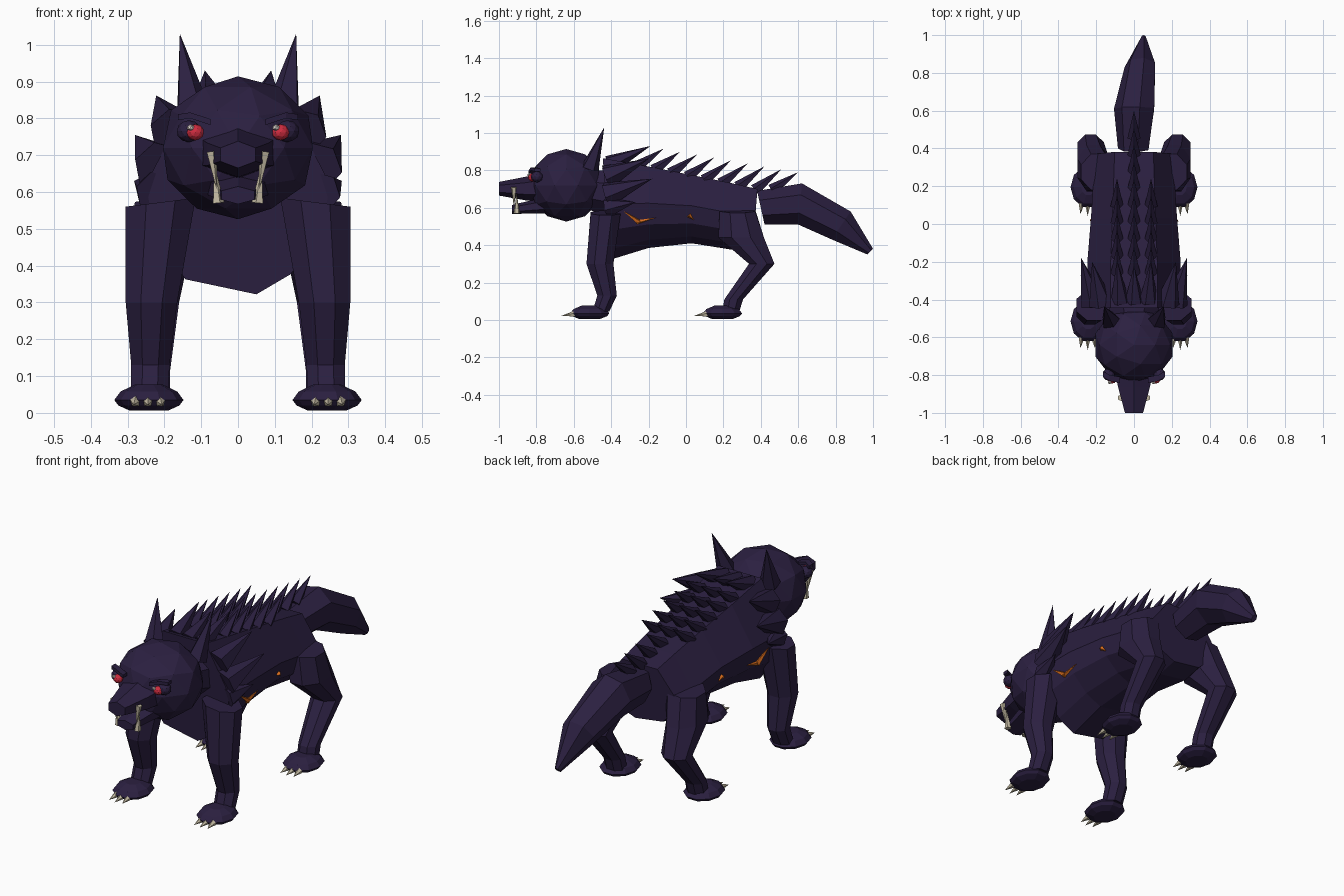
import bpy, bmesh, math
from mathutils import Vector
from mathutils.bvhtree import BVHTree

old = bpy.data.objects.get("Cube")
if old:
    bpy.data.objects.remove(old)


def material(name, rgb):
    m = bpy.data.materials.new(name)
    m.use_nodes = True
    m.diffuse_color = (*rgb, 1)
    m.node_tree.nodes["Principled BSDF"].inputs["Base Color"].default_value = (*rgb, 1)
    return m


FUR = material("dark_purple_fur", (0.024, 0.014, 0.052))
BONE = material("bone", (0.56, 0.5, 0.37))
RED = material("red_eye", (0.62, 0.025, 0.05))
GLOW = material("orange_crack", (0.68, 0.15, 0.012))
WHITE = material("eye_glint", (0.85, 0.78, 0.72))


def finish(name, bm, mat):
    bmesh.ops.recalc_face_normals(bm, faces=bm.faces)
    mesh = bpy.data.meshes.new(name)
    bm.to_mesh(mesh)
    bm.free()
    mesh.materials.append(mat)
    obj = bpy.data.objects.new(name, mesh)
    bpy.context.collection.objects.link(obj)
    return obj


def ngon(n, phase=0.5):
    """Unit polygon stretched to fill the square from -1 to 1."""
    pts = [(math.cos((i + phase) * math.tau / n), math.sin((i + phase) * math.tau / n)) for i in range(n)]
    mx, my = max(abs(p[0]) for p in pts), max(abs(p[1]) for p in pts)
    return [(a / mx, b / my) for a, b in pts]


def loft(name, rings, mat=FUR):
    bm = bmesh.new()
    loops = [[bm.verts.new(p) for p in ring] for ring in rings]
    for a, b in zip(loops, loops[1:]):
        for i in range(len(a)):
            j = (i + 1) % len(a)
            bm.faces.new((a[i], a[j], b[j], b[i]))
    bm.faces.new(loops[0])
    bm.faces.new(loops[-1])
    return finish(name, bm, mat)


def flat_ring(x, y, z, rx, ry, shape, tilt=0):
    return [(x + a * rx, y + b * ry, z - a * tilt) for a, b in shape]


def upright_ring(y, top, bottom, rx, shape, x=0, lean=0):
    mid, rz = (top + bottom) / 2, (top - bottom) / 2
    return [(x + a * rx, y + lean * b, mid + b * rz) for a, b in shape]


def spikes(name, items, mat=FUR, sides=5):
    """Many pointed cones, each given as base, tip and radius."""
    bm = bmesh.new()
    for base, tip, r in items:
        base, tip = Vector(base), Vector(tip)
        turn = (tip - base).to_track_quat("Z", "Y")
        ring = [bm.verts.new(base + turn @ Vector((r * a, r * b, 0))) for a, b in ngon(sides, 0.25)]
        point = bm.verts.new(tip)
        bm.faces.new(ring)
        for i in range(sides):
            bm.faces.new((ring[i], ring[(i + 1) % sides], point))
    return finish(name, bm, mat)


def ball(name, centre, size, mat, detail=2):
    bm = bmesh.new()
    bmesh.ops.create_icosphere(bm, subdivisions=detail, radius=1)
    for v in bm.verts:
        v.co = Vector(centre) + Vector(a * b for a, b in zip(v.co, size))
    return finish(name, bm, mat)


def both(items):
    """Add the mirrored copy of each spike."""
    flip = lambda p: (-p[0], p[1], p[2])
    return items + [(flip(a), flip(b), r) for a, b, r in items]


# Torso with a deep chest and narrow keel
SECTION = [(0.5, 1), (-0.5, 1), (-1, 0.1), (-0.9, -0.42), (-0.57, -0.85),
           (0.2, -1), (0.57, -0.8), (0.9, -0.42), (1, 0.1)]
BODY = [(-0.425, 0.865, 0.322, 0.25, -0.02), (-0.2, 0.82, 0.385, 0.247, 0), (0.03, 0.775, 0.41, 0.228, 0),
        (0.25, 0.73, 0.375, 0.214, 0), (0.37, 0.7, 0.4, 0.205, 0.012)]
torso = loft("torso", [upright_ring(*r, SECTION, 0, lean) for *r, lean in BODY])

# Tail, swept slightly to one side
TAIL = [(0.4, 0.69, 0.51, 0.085, 0, -0.02), (0.61, 0.73, 0.51, 0.112, 0.006, 0.01),
        (0.83, 0.58, 0.43, 0.085, 0.035, 0.05), (0.985, 0.38, 0.35, 0.014, 0.05, 0.015)]
loft("tail", [upright_ring(y, t, b, rx, ngon(7), x, lean) for y, t, b, rx, x, lean in TAIL])

# Head, neck, muzzle and jaw
ball("head", (0, -0.64, 0.72), (0.214, 0.203, 0.194), FUR)
loft("neck", [upright_ring(-0.56, 0.8, 0.6, 0.1, ngon(8)),
              upright_ring(-0.42, 0.8, 0.56, 0.14, ngon(8))])
HEX = ngon(6, 0.5)
loft("muzzle", [upright_ring(-0.76, 0.785, 0.635, 0.105, HEX),
                upright_ring(-0.86, 0.765, 0.64, 0.085, HEX),
                upright_ring(-1.0, 0.738, 0.665, 0.048, HEX)])
loft("lower_jaw", [upright_ring(-0.74, 0.66, 0.57, 0.085, HEX),
                   upright_ring(-0.93, 0.615, 0.567, 0.045, HEX)])
spikes("fangs", both([((0.072, -0.92, 0.71), (0.058, -0.92, 0.605), 0.016),
                      ((0.054, -0.905, 0.57), (0.064, -0.905, 0.675), 0.017)]), BONE)
spikes("ears", both([((0.122, -0.515, 0.81), (0.158, -0.437, 1.03), 0.05)]))

# Eyes and brows
for s, side in ((1, "left"), (-1, "right")):
    ball(side + "_eye_socket", (s * 0.134, -0.797, 0.765), (0.033, 0.033, 0.03), FUR)
    ball(side + "_eye", (s * 0.116, -0.822, 0.762), (0.024, 0.023, 0.022), RED)
    ball(side + "_eye_glint", (s * 0.116 - 0.013, -0.839, 0.775), (0.011, 0.009, 0.009), WHITE, 1)
    loft(side + "_brow", [[(s * x, y + a * 0.016, z + b * 0.008) for a, b in ngon(4)]
                          for x, y, z in ((0.163, -0.795, 0.803), (0.13, -0.815, 0.808), (0.075, -0.825, 0.79))])

# Ruff of large spikes behind the neck
spikes("ruff", both([((0.075, -0.41, 0.83), (0.09, -0.19, 0.93), 0.05),
                     ((0.175, -0.42, 0.765), (0.222, -0.2, 0.862), 0.065),
                     ((0.215, -0.42, 0.67), (0.28, -0.18, 0.755), 0.068),
                     ((0.225, -0.42, 0.6), (0.282, -0.27, 0.63), 0.055)])
       + [((0, -0.41, 0.83), (0, -0.22, 0.915), 0.05)], sides=6)


# Three rows of spikes along the spine
def spine(x, count):
    row = []
    for i in range(count):
        y = -0.12 + 0.09 * i
        base_y = y - 0.14
        row.append(((x, base_y, 0.765 - 0.2 * min(base_y, 0.36)), (x, y, 0.895 - 0.175 * y), 0.035))
    return row


spikes("spine_spikes", spine(0, 9) + both(spine(0.09, 5)), sides=5)

# Legs, feet and claws
FRONT = [(0.21, -0.43, 0.572, 0.095, 0.08), (0.235, -0.46, 0.3, 0.07, 0.072),
         (0.238, -0.422, 0.13, 0.052, 0.052), (0.24, -0.455, 0.045, 0.05, 0.045)]
REAR = [(0.19, 0.275, 0.585, 0.09, 0.095), (0.215, 0.295, 0.44, 0.085, 0.122),
        (0.23, 0.405, 0.3, 0.07, 0.068), (0.235, 0.255, 0.11, 0.05, 0.05),
        (0.235, 0.24, 0.045, 0.05, 0.045)]
FOOT = [(0.006, 0.55), (0.02, 0.88), (0.035, 1), (0.058, 0.82), (0.077, 0.4)]
for end, leg, foot_y in (("front", FRONT, -0.515), ("rear", REAR, 0.195)):
    for s, side in ((1, "left"), (-1, "right")):
        name = f"{end}_{side}"
        # Only the top of each leg slopes down, away from the body
        loft(name + "_leg", [flat_ring(s * x, y, z, rx, ry, ngon(8), s * 0.012 * (i == 0))
                             for i, (x, y, z, rx, ry) in enumerate(leg)])
        loft(name + "_foot", [flat_ring(s * 0.242, foot_y, z, 0.094 * k, 0.105 * k, ngon(10, 0))
                              for z, k in FOOT])
        spikes(name + "_claws", [((s * 0.245 + d, foot_y - 0.08, 0.032),
                                  (s * 0.245 + d * 1.2, foot_y - 0.152 + abs(d) * 0.3, 0.022), 0.017)
                                 for d in (-0.032, 0, 0.032)], BONE)

# Glowing cracks laid on both flanks
bm = bmesh.new()
bm.from_mesh(torso.data)
tree = BVHTree.FromBMesh(bm)
bm.free()


def on_flank(s, y, z):
    hit = tree.ray_cast(Vector((s, y, z)), Vector((-s, 0, 0)))[0]
    return hit + Vector((s * 0.006, 0, 0))


CRACKS = [((-0.25, 0.522), (-0.335, 0.582), 0.014), ((-0.265, 0.522), (-0.16, 0.547), 0.011),
          ((0.015, 0.56), (0.042, 0.535), 0.012)]
spikes("flank_cracks", [(on_flank(s, *a), on_flank(s, *b), r) for s in (1, -1) for a, b, r in CRACKS], GLOW, 4)
